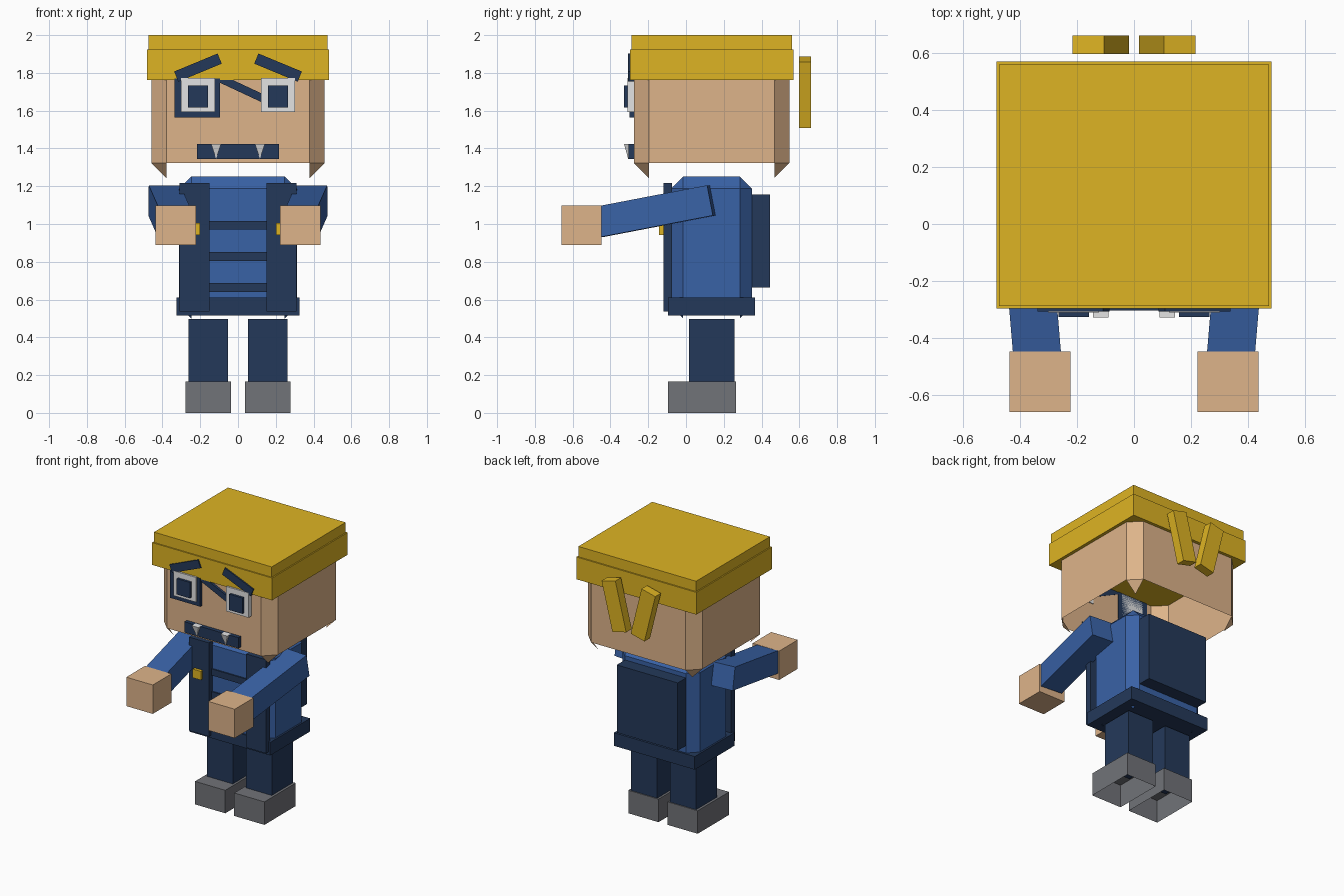
import bpy
import bmesh
from math import radians
from mathutils import Matrix, Vector

if "Cube" in bpy.data.objects:
    bpy.data.objects.remove(bpy.data.objects["Cube"])


def material(name, rgb):
    """Flat material from 0-255 display values, stored as linear."""
    colour = [((c / 255 + 0.055) / 1.055) ** 2.4 for c in rgb] + [1]
    mat = bpy.data.materials.new(name)
    mat.use_nodes = True
    mat.diffuse_color = colour
    mat.node_tree.nodes["Principled BSDF"].inputs["Base Color"].default_value = colour
    return mat


YELLOW = material("yellow", (222, 180, 35))
SKIN = material("skin", (222, 180, 138))
BLUE = material("blue", (57, 98, 166))
NAVY = material("navy", (36, 57, 90))
GREY = material("shoe grey", (113, 115, 120))
WHITE = material("white", (228, 228, 228))


def finish(name, bm, mat):
    mesh = bpy.data.meshes.new(name)
    bm.to_mesh(mesh)
    bm.free()
    mesh.materials.append(mat)
    obj = bpy.data.objects.new(name, mesh)
    bpy.context.collection.objects.link(obj)
    return obj


def block(name, mat, x, y, z, bevel=0, open_bottom=False):
    """Box from (min, max) ranges; an open bottom keeps only its corner triangles."""
    bm = bmesh.new()
    size = [r[1] - r[0] for r in (x, y, z)]
    centre = [(r[0] + r[1]) / 2 for r in (x, y, z)]
    bmesh.ops.create_cube(bm, size=1, matrix=Matrix.LocRotScale(centre, None, size))
    if bevel:
        bmesh.ops.bevel(bm, geom=bm.edges[:], offset=bevel, segments=1,
                        affect='EDGES', clamp_overlap=True)
    if open_bottom:
        bm.normal_update()
        under = [f for f in bm.faces if f.normal.z < -0.1 and len(f.verts) > 3]
        bmesh.ops.delete(bm, geom=under, context='FACES')
    return finish(name, bm, mat)


def bar(name, mat, centre, size, rotation):
    """Box turned by a rotation around its centre."""
    bm = bmesh.new()
    bmesh.ops.create_cube(bm, size=1, matrix=Matrix.LocRotScale(centre, rotation, size))
    return finish(name, bm, mat)


def turn_y(degrees):
    return Matrix.Rotation(radians(degrees), 3, 'Y')


def span(side, a, b):
    """Mirror an x range to the given side."""
    return sorted((side * a, side * b))


# Head and hat
block("head", SKIN, (-.459, .459), (-.276, .548), (1.243, 1.95), .08, True)
block("hat_band", YELLOW, (-.482, .482), (-.297, .57), (1.763, 1.925))
block("hat_top", YELLOW, (-.473, .473), (-.288, .56), (1.92, 2))

# Body and clothes
block("torso", BLUE, (-.312, .312), (-.08, .35), (.5, 1.252), .065, True)
block("belt", NAVY, (-.325, .325), (-.094, .364), (.516, .611))
block("backpack", NAVY, (-.245, .245), (.345, .445), (.664, 1.156))
for i, z in enumerate((.64, .805, .97)):
    block(f"chest_stripe_{i + 1}", NAVY, (-.16, .16), (-.09, -.075), (z, z + .047))

# Mouth and the frame with its strap
block("mouth", NAVY, (-.217, .217), (-.304, -.27), (1.345, 1.423))
block("eye_frame", NAVY, (-.337, -.095), (-.298, -.27), (1.563, 1.77))
bar("frame_strap", NAVY, (.02, -.284, 1.717), (.34, .02, .042), turn_y(25))

for side, label in ((-1, "right"), (1, "left")):
    # Face
    block(f"{label}_eye", WHITE, span(side, .122, .301), (-.31, -.27), (1.593, 1.773))
    block(f"{label}_pupil", NAVY, span(side, .158, .264), (-.327, -.3), (1.618, 1.733))
    bar(f"{label}_brow", NAVY, (side * .212, -.289, 1.828), (.249, .036, .058),
        turn_y(side * 22.5))
    bm = bmesh.new()
    bmesh.ops.create_cone(bm, cap_ends=True, segments=4, radius1=0, radius2=.5 ** .5,
                          depth=1, matrix=Matrix.Rotation(radians(45), 4, 'Z'))
    bmesh.ops.transform(bm, verts=bm.verts, matrix=Matrix.LocRotScale(
        (side * .116, -.306, 1.384), None, (.054, .044, .08)))
    finish(f"{label}_fang", bm, WHITE)

    # Tail of the hat knot
    bar(f"{label}_hat_tail", YELLOW, (side * .117, .629, 1.697), (.114, .064, .36),
        turn_y(side * 14))

    # Vest panel with its button
    block(f"{label}_vest_panel", NAVY, span(side, .15, .31), (-.12, -.075), (.537, 1.217))
    block(f"{label}_button", YELLOW, span(side, .2, .265), (-.142, -.115), (.942, 1.005))

    # Arm reaching forward, and hand
    shoulder = Vector((side * .39, .134, 1.125))
    wrist = Vector((side * .34, -.455, 1.012))
    reach = shoulder - wrist
    bar(f"{label}_arm", BLUE, (shoulder + wrist) / 2, (.168, reach.length, .163),
        reach.to_track_quat('Y', 'Z'))
    block(f"{label}_hand", SKIN, span(side, .223, .436), (-.66, -.447), (.888, 1.098))

    # Leg and shoe
    block(f"{label}_leg", NAVY, span(side, .052, .261), (.015, .257), (.16, .497))
    block(f"{label}_shoe", GREY, span(side, .036, .279), (-.095, .264), (0, .167),
          open_bottom=True)
